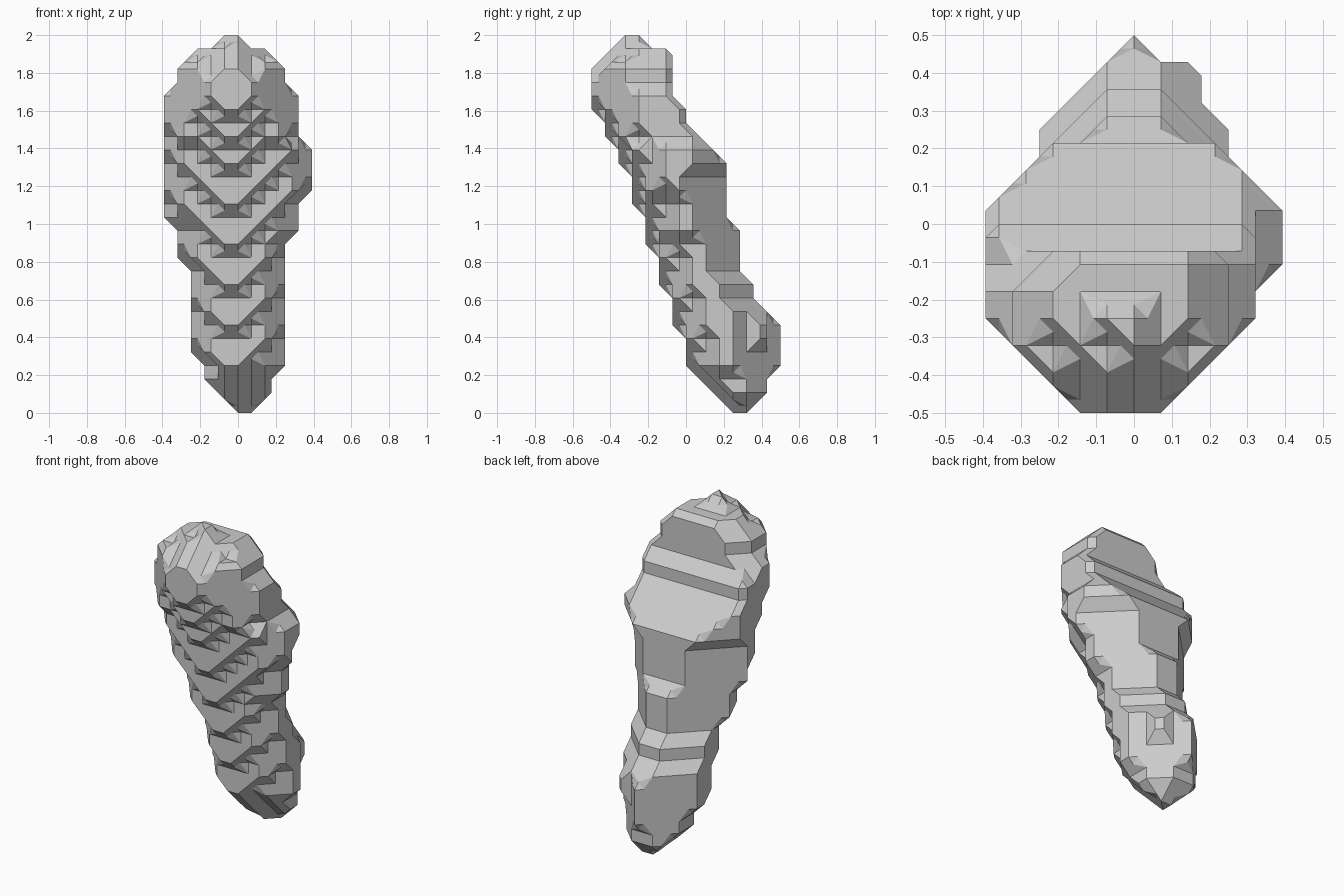
import bpy
import bmesh
from itertools import product
from mathutils import Vector

if "Cube" in bpy.data.objects:
    bpy.data.objects.remove(bpy.data.objects["Cube"], do_unlink=True)

# Block grid: columns across, depth front to back, layers upward
COLUMNS, DEPTH, LAYERS = 11, 14, 28
PITCH = 2 / LAYERS

# Body profile: first layer, left column, right column, back depth, back ridge reach
PROFILE = [
    (0, 5, 6, 11, 12), (1, 4, 7, 12, 13), (2, 3, 7, 12, 13),
    (3, 3, 8, 13, 13), (4, 2, 8, 13, 13), (7, 2, 8, 12, 13),
    (8, 2, 8, 11, 12), (10, 2, 8, 10, 11), (11, 1, 8, 10, 11),
    (13, 1, 9, 10, 11), (14, 0, 9, 9, 11), (16, 0, 10, 9, 11),
    (18, 0, 10, 9, 12), (19, 0, 10, 8, 12), (20, 0, 9, 7, 12),
    (21, 0, 9, 6, 11), (23, 0, 9, 5, 9), (24, 1, 8, 5, 8),
    (26, 2, 7, 5, 7), (27, 4, 6, 3, 5),
]

# Small lumps on the heel and the upper back: ranges of columns, depths, layers
LUMPS = [((6, 7), (11, 12), (5, 6)), ((3, 3), (10, 11), (4, 5))]


def front_limit(column, layer, edge):
    """Leaning front with a chevron-shaped centre and cut corners."""
    side = max(0, abs(column - 4.5) - 0.5)
    lean = max(min(8 - layer / 3, 11 - layer / 2), 10 - layer, layer - 25)
    return max(lean + side / 3 + edge, side - 1, 0) - 0.001


def fill_body():
    """Return the set of filled blocks."""
    filled = set()
    for layer in range(LAYERS):
        row = [r for r in PROFILE if r[0] <= layer][-1]
        left, right, back, ridge = row[1:]
        for column in range(left, right + 1):
            edge = column in (left, right) and layer > 2
            start = front_limit(column, layer, edge)
            stop = min(back, ridge - abs(column - 5))
            if layer in range(3, 7) and column == 5:
                stop = back
            filled.update((column, j, layer) for j in range(DEPTH) if start <= j <= stop)
    for columns, depths, layers in LUMPS:
        filled.update(product(*(range(a, b + 1) for a, b in (columns, depths, layers))))
    return filled


CORNERS = list(product((0, 1), repeat=3))


def bevel_cell(inside):
    """Facets that cut one cell between its filled and empty corners."""
    points = {Vector(c).freeze() for c in inside}
    for a in inside:
        for axis in range(3):
            b = list(a)
            b[axis] = 1 - b[axis]
            if tuple(b) not in inside:
                points.add(((Vector(a) + Vector(b)) / 2).freeze())
    hull = bmesh.new()
    for p in points:
        hull.verts.new(p)
    bmesh.ops.convex_hull(hull, input=hull.verts)
    facets = []
    for face in hull.faces:
        corners = [v.co.copy() for v in face.verts]
        on_side = any(all(abs(c[axis] - s) < 0.01 for c in corners)
                      for axis in range(3) for s in (0, 1))
        if not on_side:
            facets.append(corners)
    hull.free()
    return facets


# Skin over the blocks, with every step bevelled at half a block
filled = fill_body()
origin = Vector((-(COLUMNS - 1) / 2, -(DEPTH - 1) / 2, 0.5))
cache = {}
bm = bmesh.new()
for cell in product(range(-1, COLUMNS), range(-1, DEPTH), range(-1, LAYERS)):
    inside = tuple(c for c in CORNERS
                   if tuple(p + q for p, q in zip(cell, c)) in filled)
    if len(inside) in (0, 8):
        continue
    if inside not in cache:
        cache[inside] = bevel_cell(inside)
    for facet in cache[inside]:
        bm.faces.new([bm.verts.new((Vector(cell) + p + origin) * PITCH) for p in facet])
bmesh.ops.remove_doubles(bm, verts=bm.verts, dist=0.001)
bmesh.ops.recalc_face_normals(bm, faces=bm.faces)
bmesh.ops.dissolve_limit(bm, angle_limit=0.02, verts=bm.verts, edges=bm.edges)

mesh = bpy.data.meshes.new("body")
bm.to_mesh(mesh)
bm.free()
body = bpy.data.objects.new("body", mesh)
bpy.context.scene.collection.objects.link(body)

# Plain grey
grey = bpy.data.materials.new("plain grey")
grey.use_nodes = True
grey.diffuse_color = (0.6, 0.6, 0.6, 1)
grey.node_tree.nodes["Principled BSDF"].inputs["Base Color"].default_value = (0.6, 0.6, 0.6, 1)
mesh.materials.append(grey)
